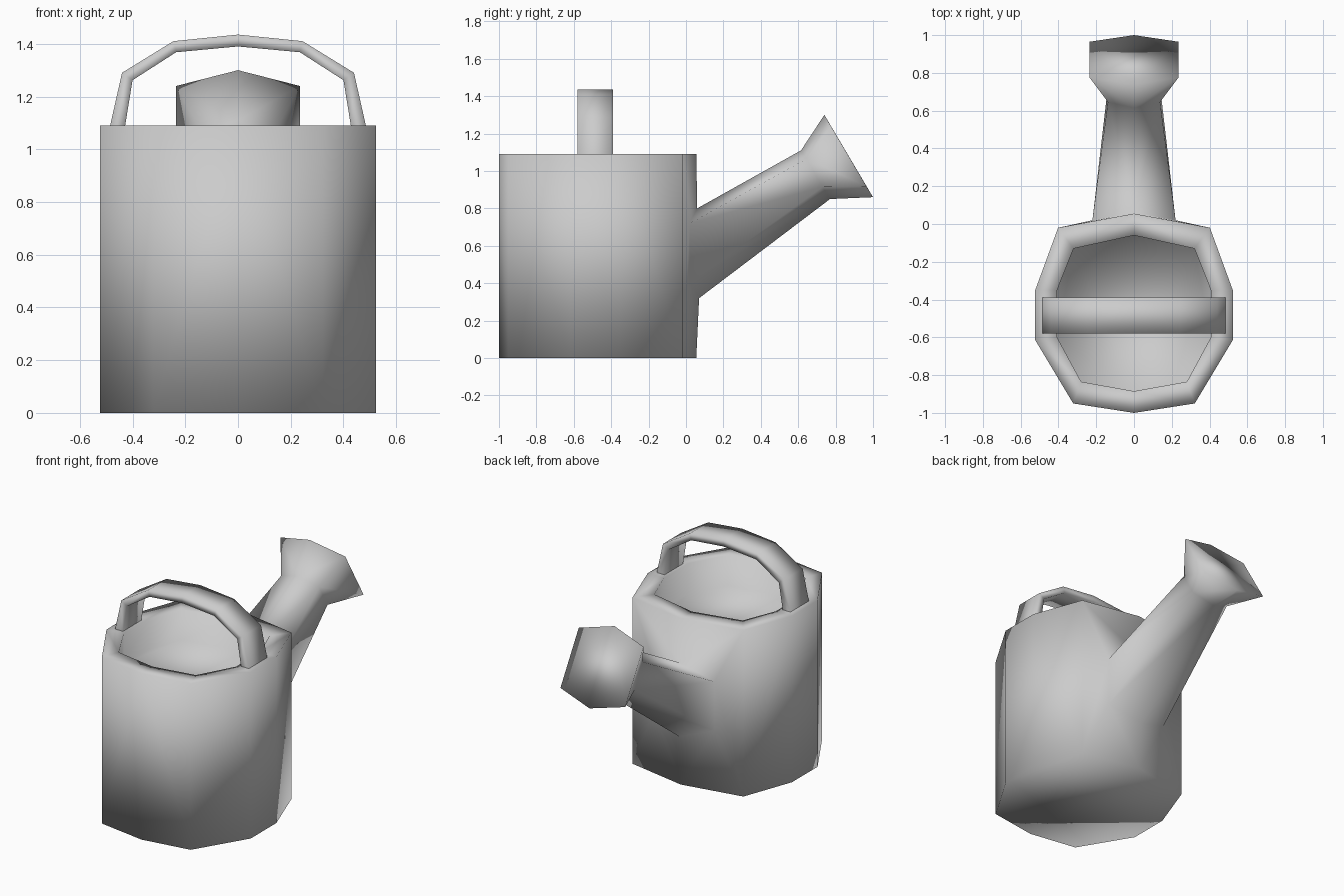
import bpy, bmesh
from mathutils import Matrix

if "Cube" in bpy.data.objects:
    bpy.data.objects.remove(bpy.data.objects["Cube"])


def make_object(name, half):
    """Mirror a +x half mesh, weld the seam and add it to the scene, smooth."""
    bmesh.ops.mirror(half, geom=half.verts[:] + half.edges[:] + half.faces[:],
                     matrix=Matrix(), axis='X', merge_dist=0.001)
    bmesh.ops.remove_doubles(half, verts=half.verts[:], dist=0.0005)
    bmesh.ops.recalc_face_normals(half, faces=half.faces[:])
    for f in half.faces:
        f.smooth = True
    mesh = bpy.data.meshes.new(name)
    half.to_mesh(mesh)
    half.free()
    obj = bpy.data.objects.new(name, mesh)
    bpy.context.collection.objects.link(obj)
    return obj


def ring(bm, points):
    return [bm.verts.new(p) for p in points]


def bridge(bm, a, b, skip=0):
    for i in range(skip, len(a) - 1):
        bm.faces.new((a[i], a[i + 1], b[i + 1], b[i]))


# Can: half outlines run from back centre to front centre
HEIGHT, FLOOR = 1.09, 0.89
outer = [(0, 0.055), (0.402, -0.02), (0.523, -0.35), (0.523, -0.615), (0.322, -0.95), (0, -1.0)]
inner = [(0, -0.06), (0.32, -0.13), (0.407, -0.35), (0.407, -0.60), (0.28, -0.835), (0, -0.885)]

bm = bmesh.new()
base = ring(bm, [(x, y, 0) for x, y in outer])
top = ring(bm, [(x, y, HEIGHT) for x, y in outer])
rim = ring(bm, [(x, y, HEIGHT) for x, y in inner])
floor = ring(bm, [(x, y, FLOOR) for x, y in inner])
bridge(bm, base, top, skip=1)
bridge(bm, top, rim)
bridge(bm, rim, floor)
bm.faces.new(base)
bm.faces.new(floor)

# Spout: half hexagons at the wall, the neck and the flared mouth
root = ring(bm, [(0, 0.06, 0.80), (0.22, 0.02, 0.72), (0.22, 0.02, 0.40), (0, 0.07, 0.32)])
neck = ring(bm, [(0, 0.615, 1.11), (0.138, 0.645, 1.065), (0.138, 0.73, 0.915), (0, 0.77, 0.85)])
mouth = ring(bm, [(0, 0.74, 1.30), (0.235, 0.775, 1.24), (0.235, 0.965, 0.918), (0, 1.0, 0.86)])
bridge(bm, root, neck)
bridge(bm, neck, mouth)
bm.faces.new(mouth)

# Back wall around the spout root
bm.faces.new((base[1], top[1], root[1], root[2]))
bm.faces.new((top[1], top[0], root[0], root[1]))
bm.faces.new((base[0], base[1], root[2], root[3]))
make_object("can_with_spout", bm)

# Handle: flat band arched over the opening, standing on the rim
Y_FRONT, Y_BACK = -0.58, -0.39
arch_out = [(0.485, HEIGHT), (0.44, 1.29), (0.245, 1.41), (0, 1.435)]
arch_in = [(0.428, HEIGHT), (0.40, 1.262), (0.235, 1.368), (0, 1.39)]
bm = bmesh.new()
loops = [ring(bm, [(x, y, z) for x, z in pts])
         for pts, y in ((arch_out, Y_FRONT), (arch_out, Y_BACK),
                        (arch_in, Y_BACK), (arch_in, Y_FRONT))]
for i in range(4):
    bridge(bm, loops[i], loops[(i + 1) % 4])
make_object("handle", bm)
